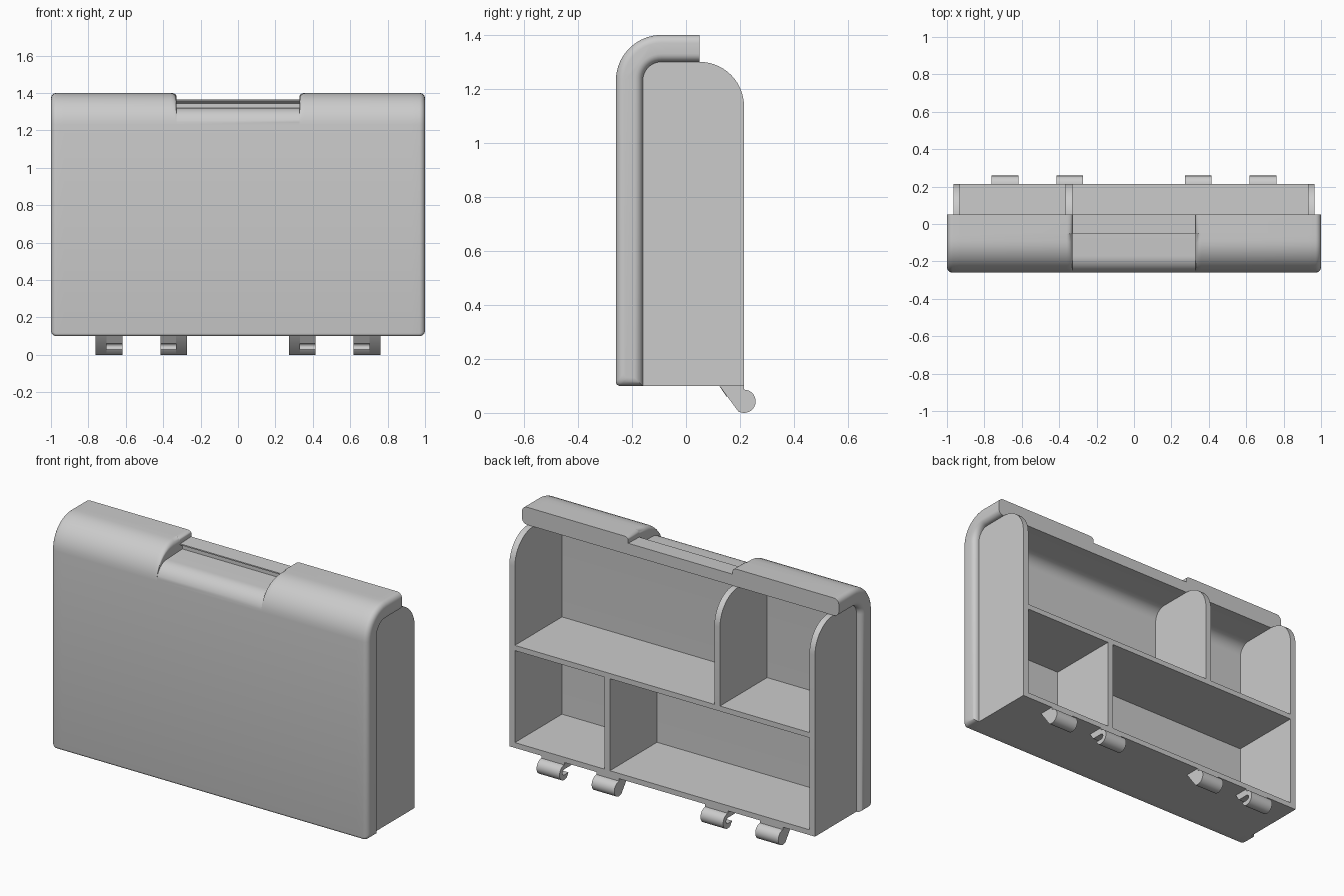
import bpy, bmesh
from math import sin, cos, pi, radians

cube = bpy.data.objects.get("Cube")
if cube:
    bpy.data.objects.remove(cube, do_unlink=True)

grey = bpy.data.materials.new("light grey")
grey.use_nodes = True
COLOR = (0.6, 0.6, 0.6, 1)
grey.diffuse_color = COLOR
grey.node_tree.nodes["Principled BSDF"].inputs["Base Color"].default_value = COLOR


def arc(cy, cz, r, a0, a1, n=10):
    """Points on an arc in the side plane, angles in degrees."""
    angles = [radians(a0 + (a1 - a0) * k / n) for k in range(n + 1)]
    return [(cy + r * cos(a), cz + r * sin(a)) for a in angles]


def loft(name, sections):
    """Skin a row of (x, side profile) sections and cap both ends."""
    bm = bmesh.new()
    rings = [[bm.verts.new((x, y, z)) for y, z in pts] for x, pts in sections]
    n = len(rings[0])
    for a, b in zip(rings, rings[1:]):
        for k in range(n):
            j = (k + 1) % n
            bm.faces.new((a[k], a[j], b[j], b[k]))
    bm.faces.new(rings[0][::-1])
    bm.faces.new(rings[-1])
    bmesh.ops.remove_doubles(bm, verts=bm.verts, dist=0.0002)
    bmesh.ops.recalc_face_normals(bm, faces=bm.faces)
    mesh = bpy.data.meshes.new(name)
    bm.to_mesh(mesh)
    bm.free()
    mesh.materials.append(grey)
    obj = bpy.data.objects.new(name, mesh)
    bpy.context.collection.objects.link(obj)
    bpy.ops.object.select_all(action='DESELECT')
    obj.select_set(True)
    bpy.context.view_layer.objects.active = obj
    bpy.ops.object.shade_smooth_by_angle(angle=radians(35))
    return obj


def prism(name, pts, x0, x1):
    return loft(name, [(x0, pts), (x1, pts)])


# Front cover: hooked shell with a grip recess in the middle of its top
def shell_profile(t, inset, y_in):
    wing = arc(-0.09, 1.23, 0.17 - inset, 180, 90)
    wing += [(y, 1.40 - inset) for y in (-0.056, -0.054, -0.052, -0.05, 0.05)]
    grip = arc(-0.17, 1.23, 0.09, 180, 90)
    grip += [(-0.03, 1.325), (-0.03, 1.345), (-0.05, 1.355), (-0.05, 1.362), (0.05, 1.365)]
    top = [(a + (c - a) * t, b + (d - b) * t) for (a, b), (c, d) in zip(grip, wing)]
    foot = arc(-0.245 + inset, 0.115 + inset, 0.015, 270, 180, 4)
    inner = arc(y_in + 0.07, 1.23, 0.07 + inset, 90, 180)
    return foot + top + [(0.05, 1.30 + inset)] + inner + [(y_in - inset, 0.10 + inset)]


INSIDE, RIM, R = -0.21, -0.16, 0.03
quarter = [k * pi / 12 for k in range(7)]
half = [(0.33, 0, 0, INSIDE)]
half += [(0.33 + R * (1 - cos(a)), 1 - R / 0.08 * (1 - sin(a)), 0, INSIDE) for a in quarter]
half += [(0.93, 1, 0, INSIDE)]
half += [(1 - R + R * sin(a), 1, R * (1 - cos(a)), RIM) for a in quarter]
half.insert(9, (0.93, 1, 0, RIM))
stations = [(-x, t, i, y) for x, t, i, y in reversed(half)] + half
loft("front_cover", [(x, shell_profile(t, i, y)) for x, t, i, y in stations])

# Side panels and upper divider with a rounded rear top corner
BACK, DEEP = 0.215, -0.215


def panel(y0, z0):
    return [(y0, z0), (y0, 1.30)] + arc(0.05, 1.135, 0.165, 90, 0, 14) + [(BACK, z0)]


def slab(z0, z1):
    return [(DEEP, z0), (DEEP, z1), (BACK, z1), (BACK, z0)]


prism("left_side_panel", panel(-0.18, 0.10), 0.93, 0.965)
prism("right_side_panel", panel(-0.18, 0.10), -0.965, -0.93)
prism("upper_divider", panel(DEEP, 0.67), -0.365, -0.33)

# Floor, shelf and lower divider
prism("floor", slab(0.10, 0.13), -0.94, 0.94)
prism("shelf", slab(0.655, 0.685), -0.94, 0.94)
prism("lower_divider", slab(0.12, 0.67), 0.33, 0.365)

# Hinge clips: a solid outer end and a slotted end facing its partner
knuckle = arc(BACK, 0.043, 0.043, 240, 450, 16) + [(BACK, 0.105)]
solid = [(0.12, 0.105)] + knuckle
slotted = [(0.12, 0.105), (0.149, 0.061)] + arc(BACK, 0.045, 0.016, 90, -90, 8) + [(0.177, 0.029)] + knuckle
for side, sign in (("left", 1), ("right", -1)):
    for place, outer, middle, inner in (("outer", 0.763, 0.703, 0.618),
                                        ("inner", 0.272, 0.332, 0.415)):
        name = f"{side}_{place}_hinge"
        prism(name + "_block", solid, sign * outer, sign * middle)
        prism(name + "_clip", slotted, sign * middle, sign * inner)
